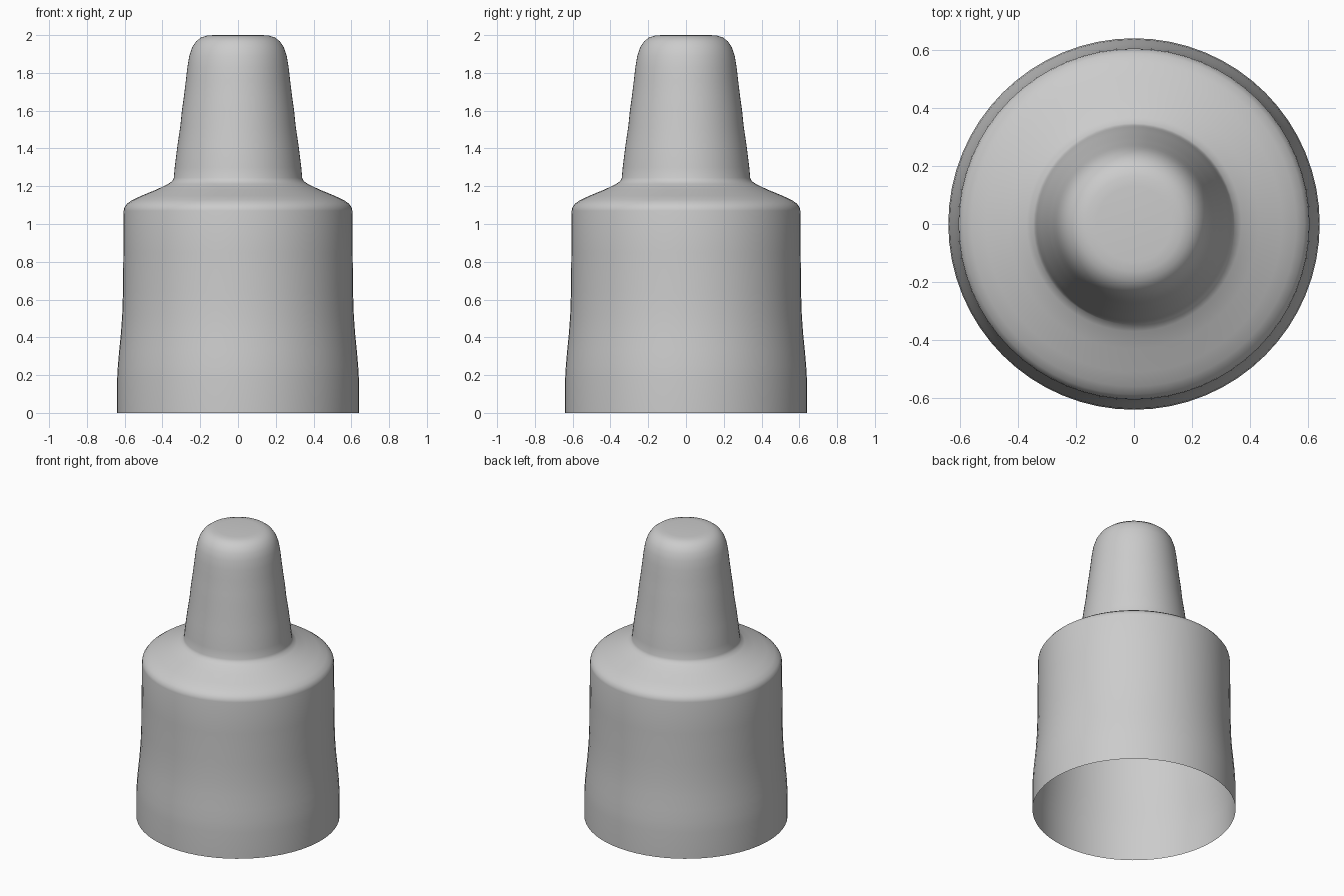
import bpy, bmesh
from math import radians, tau

if "Cube" in bpy.data.objects:
    bpy.data.objects.remove(bpy.data.objects["Cube"])

SEGMENTS = 64

# Half outline of the open shell: (radius, height), bottom rim to tip
profile = [
    # flared skirt and body wall
    (0.64, 0), (0.64, 0.18), (0.636, 0.25), (0.629, 0.33), (0.62, 0.42),
    (0.613, 0.52), (0.609, 0.64), (0.607, 0.85), (0.605, 1.07),
    # rounded shoulder
    (0.602, 1.087), (0.588, 1.107), (0.56, 1.127), (0.51, 1.15),
    (0.43, 1.183), (0.37, 1.212), (0.347, 1.228), (0.34, 1.245),
    # tapered nozzle
    (0.335, 1.30), (0.32, 1.42), (0.305, 1.52), (0.297, 1.60),
    (0.287, 1.67), (0.276, 1.76), (0.268, 1.83),
    # rounded tip
    (0.258, 1.89), (0.243, 1.935), (0.222, 1.967), (0.195, 1.988),
    (0.165, 1.997), (0.13, 2.0), (0, 2.0),
]

# Revolve the outline around the vertical axis
bm = bmesh.new()
verts = [bm.verts.new((r, 0, z)) for r, z in profile]
edges = [bm.edges.new(pair) for pair in zip(verts, verts[1:])]
bmesh.ops.spin(bm, geom=verts + edges, cent=(0, 0, 0), axis=(0, 0, 1),
               angle=tau, steps=SEGMENTS)
bmesh.ops.remove_doubles(bm, verts=bm.verts[:], dist=1e-4)
bmesh.ops.recalc_face_normals(bm, faces=bm.faces[:])
top = max(bm.faces, key=lambda f: f.calc_center_median().z)
if top.normal.z < 0:
    bmesh.ops.reverse_faces(bm, faces=bm.faces[:])

mesh = bpy.data.meshes.new("nozzle_cap")
bm.to_mesh(mesh)
bm.free()
cap = bpy.data.objects.new("nozzle_cap", mesh)
bpy.context.collection.objects.link(cap)

# Smooth shading
bpy.context.view_layer.objects.active = cap
cap.select_set(True)
bpy.ops.object.shade_smooth_by_angle(angle=radians(40))
